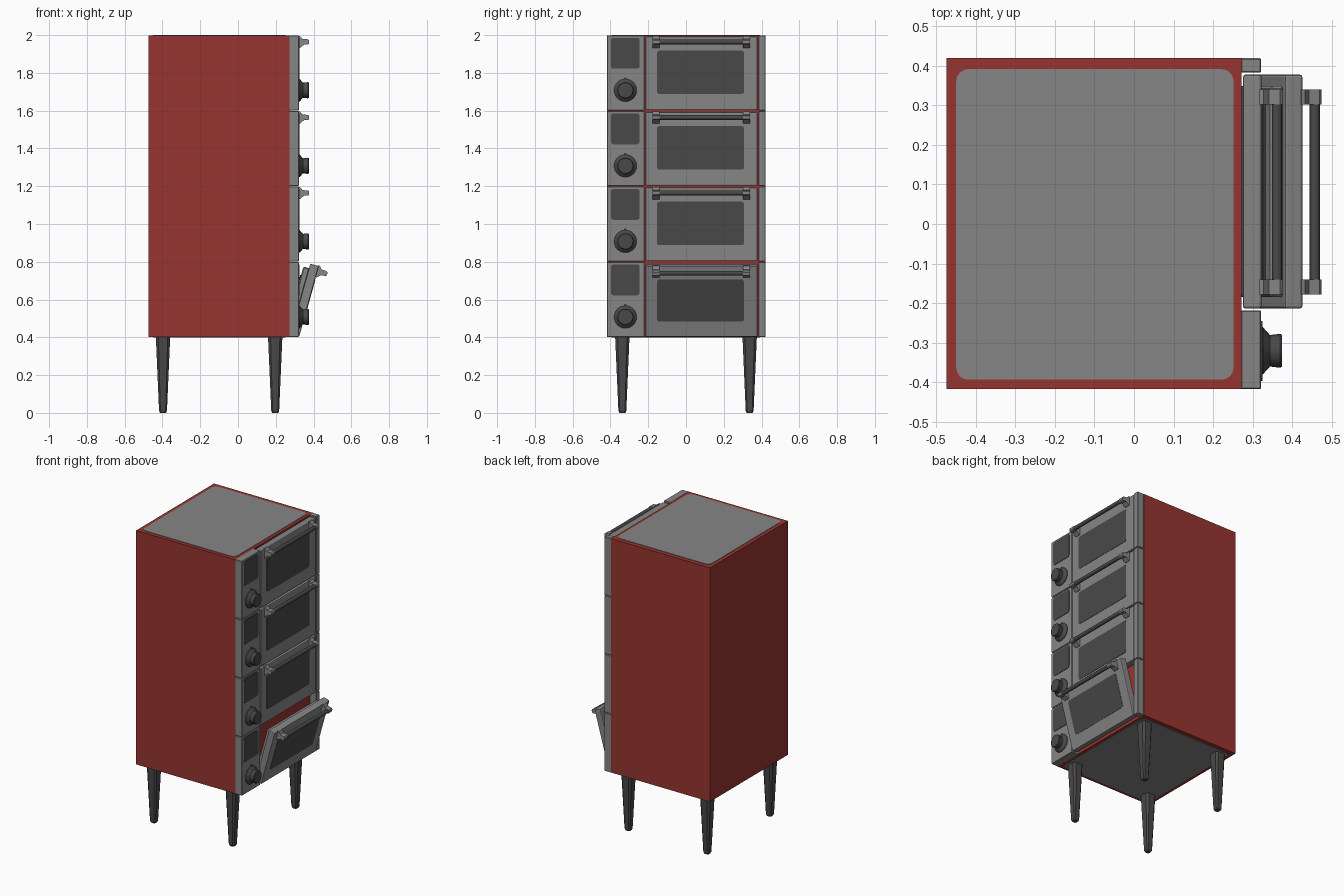
import bpy, bmesh, math
from mathutils import Matrix, Vector

if "Cube" in bpy.data.objects:
    bpy.data.objects.remove(bpy.data.objects["Cube"])


def material(name, rgb):
    m = bpy.data.materials.new(name)
    m.diffuse_color = (*rgb, 1)
    m.use_nodes = True
    m.node_tree.nodes["Principled BSDF"].inputs["Base Color"].default_value = m.diffuse_color
    return m


RED = material("red enamel", (0.31, 0.036, 0.029))
GRAY = material("steel gray", (0.24, 0.24, 0.24))
DARK = material("dark gray", (0.066, 0.066, 0.066))
ID = Matrix.Identity(4)


def finish(bm, name, mat, M=ID, smooth=False):
    bmesh.ops.recalc_face_normals(bm, faces=bm.faces[:])
    bm.transform(M)
    me = bpy.data.meshes.new(name)
    bm.to_mesh(me)
    bm.free()
    me.materials.append(mat)
    ob = bpy.data.objects.new(name, me)
    bpy.context.collection.objects.link(ob)
    if smooth:
        bpy.ops.object.select_all(action='DESELECT')
        ob.select_set(True)
        bpy.context.view_layer.objects.active = ob
        bpy.ops.object.shade_smooth_by_angle(angle=math.radians(35))
    return ob


def box(name, lo, hi, mat, M=ID, bevel=0, axis=None, segs=1):
    """Box between two corners; bevel all edges, or only those along an axis."""
    lo, hi = Vector(lo), Vector(hi)
    bm = bmesh.new()
    bmesh.ops.create_cube(bm, size=1)
    for v in bm.verts:
        v.co = Vector([(lo[i] + hi[i]) / 2 + v.co[i] * (hi[i] - lo[i]) for i in range(3)])
    if bevel:
        edges = [e for e in bm.edges if axis is None or
                 abs((e.verts[0].co - e.verts[1].co).normalized()[axis]) > 0.9]
        bmesh.ops.bevel(bm, geom=edges, offset=bevel, segments=segs, profile=0.5, affect='EDGES')
    return finish(bm, name, mat, M)


def lathe_x(name, profile, mat, M, n=24):
    """Revolve (x, radius) points around the x axis and cap the ends."""
    bm = bmesh.new()
    rings = [[bm.verts.new((x, r * math.cos(2 * math.pi * i / n), r * math.sin(2 * math.pi * i / n)))
              for i in range(n)] for x, r in profile]
    for a, b in zip(rings, rings[1:]):
        for i in range(n):
            bm.faces.new((a[i], a[(i + 1) % n], b[(i + 1) % n], b[i]))
    bm.faces.new(rings[0])
    bm.faces.new(rings[-1])
    return finish(bm, name, mat, M, True)


def prism_y(name, profile, y0, y1, mat, M):
    """Extrude an (x, z) outline along y."""
    bm = bmesh.new()
    f = bm.faces.new([bm.verts.new((x, y0, z)) for x, z in profile])
    new = bmesh.ops.extrude_face_region(bm, geom=[f])['geom']
    bmesh.ops.translate(bm, vec=(0, y1 - y0, 0), verts=[v for v in new if isinstance(v, bmesh.types.BMVert)])
    return finish(bm, name, mat, M)


# cabinet with inset top and bottom panels
box("cabinet", (-0.475, -0.418, 0.403), (0.272, 0.42, 1.997), RED)
box("top_panel", (-0.45, -0.394, 1.99), (0.252, 0.392, 2.0), GRAY, bevel=0.03, axis=2, segs=4)
box("bottom_panel", (-0.45, -0.394, 0.4), (0.252, 0.392, 0.41), GRAY, bevel=0.03, axis=2, segs=4)

# tapered legs with chamfered corners
for x in (-0.397, 0.197):
    for y in (-0.337, 0.337):
        bm = bmesh.new()
        rings = []
        for z, h in ((0, 0.016), (0.012, 0.021), (0.402, 0.038)):
            c = h * 0.65
            pts = [(h, -c), (h, c), (c, h), (-c, h), (-h, c), (-h, -c), (-c, -h), (c, -h)]
            rings.append([bm.verts.new((x + px, y + py, z)) for px, py in pts])
        for a, b in zip(rings, rings[1:]):
            for i in range(8):
                bm.faces.new((a[i], a[(i + 1) % 8], b[(i + 1) % 8], b[i]))
        bm.faces.new(rings[0])
        bm.faces.new(rings[-1])
        finish(bm, "leg", DARK)

BRACKET = [(-0.002, 0.032), (0.008, 0.031), (0.022, 0.015), (0.05, 0.014), (0.057, 0.007),
           (0.057, -0.008), (0.05, -0.014), (0.03, -0.014), (0.008, -0.032), (-0.002, -0.034)]

# four decks, the lowest with its door ajar
for k in range(4):
    z0 = 0.4 + 0.4 * k
    D = Matrix.Translation((0.32, 0, z0))
    # fixed front: control panel and side post
    box("control_panel", (-0.05, -0.418, 0.001), (0.002, -0.219, 0.398), GRAY, D, 0.003)
    box("side_post", (-0.05, 0.383, 0.001), (0.002, 0.42, 0.398), GRAY, D, 0.003)
    box("control_screen", (0, -0.397, 0.222), (0.005, -0.245, 0.386), DARK, D, 0.014, 0, 3)
    K = D @ Matrix.Translation((0, -0.321, 0.108))
    lathe_x("knob", [(0, 0.06), (0.006, 0.06), (0.024, 0.04), (0.026, 0.04),
                     (0.05, 0.043), (0.055, 0.04)], DARK, K)
    box("knob_marker", (0, -0.006, 0.055), (0.006, 0.006, 0.068), DARK, K)
    # hinged door: slab, inner plug, window and handle
    H = D @ Matrix.Rotation(math.radians(15.5 if k == 0 else 0), 4, 'Y')
    box("door", (-0.044, -0.214, 0.003), (0.003, 0.378, 0.392), GRAY, H, 0.006, None, 2)
    box("door_plug", (-0.075, -0.185, 0.03), (-0.04, 0.349, 0.368), GRAY, H, 0.006)
    box("door_inner_window", (-0.079, -0.154, 0.09), (-0.074, 0.308, 0.32), DARK, H, 0.014, 0, 3)
    box("door_window", (0, -0.154, 0.088), (0.005, 0.308, 0.318), DARK, H, 0.014, 0, 3)
    B = H @ Matrix.Translation((0, 0, 0.364))
    for y in (-0.178, 0.302):
        prism_y("handle_bracket", BRACKET, y, y + 0.038, GRAY, B)
    bar = B @ Matrix.Translation((0.042, 0.081, 0)) @ Matrix.Rotation(math.pi / 2, 4, 'Z')
    lathe_x("handle_bar", [(-0.225, 0.013), (0.225, 0.013)], DARK, bar, 16)
